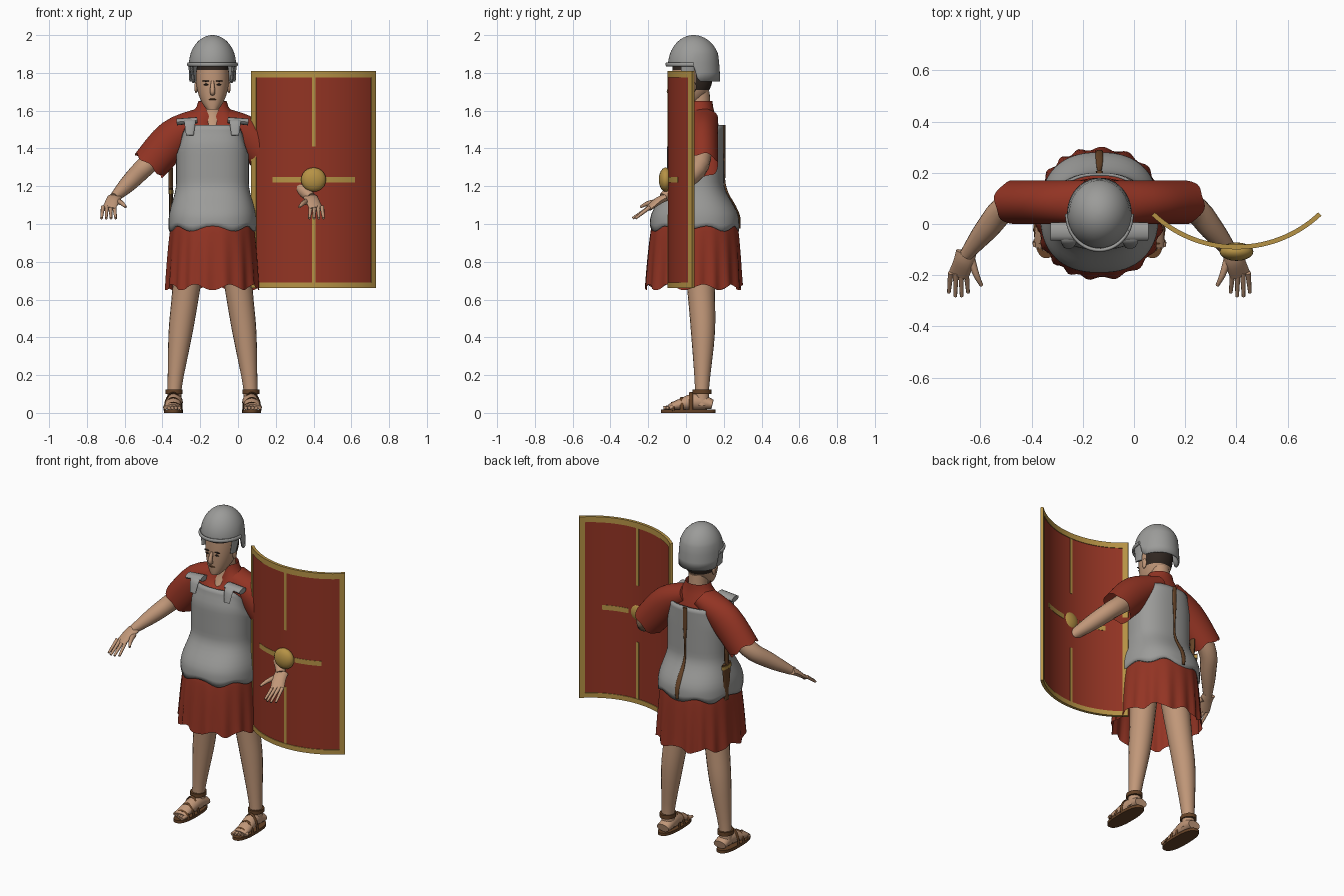
import bpy, bmesh, math
from math import sin, cos, pi
from mathutils import Vector

if "Cube" in bpy.data.objects:
    bpy.data.objects.remove(bpy.data.objects["Cube"])

BODY_X = -.135
ACROSS, ALONG, UP = Vector((1, 0, 0)), Vector((0, 1, 0)), Vector((0, 0, 1))


def material(name, red, green, blue):
    made = bpy.data.materials.new(name)
    made.use_nodes = True
    colour = (red, green, blue, 1)
    made.diffuse_color = colour
    made.node_tree.nodes["Principled BSDF"].inputs["Base Color"].default_value = colour
    return made


CLOTH = material("red cloth", .29, .034, .017)
STEEL = material("grey steel", .33, .33, .32)
SKIN = material("skin", .53, .31, .19)
GOLD = material("gold trim", .47, .29, .06)
LEATHER = material("brown leather", .13, .055, .02)
HAIR = material("dark hair", .03, .02, .015)


def ramp(start, end, amount):
    return start + (end - start) * amount


def ease(start, end, value):
    amount = min(1, max(0, (value - start) / (end - start)))
    return amount * amount * (3 - 2 * amount)


def fractions(steps):
    return [i / steps for i in range(steps + 1)]


def finish(name, bm, colour):
    bmesh.ops.recalc_face_normals(bm, faces=bm.faces)
    mesh = bpy.data.meshes.new(name)
    bm.to_mesh(mesh)
    bm.free()
    mesh.materials.append(colour)
    part = bpy.data.objects.new(name, mesh)
    bpy.context.collection.objects.link(part)
    bpy.ops.object.select_all(action='DESELECT')
    part.select_set(True)
    bpy.context.view_layer.objects.active = part
    bpy.ops.object.shade_smooth_by_angle(angle=math.radians(50))
    return part


def bridge(name, colour, rings, close_start=True, close_end=True):
    """Join closed rings of points into one surface."""
    bm = bmesh.new()
    rows = [[bm.verts.new(point) for point in ring] for ring in rings]
    count = len(rows[0])
    for lower, upper in zip(rows, rows[1:]):
        for i in range(count):
            j = (i + 1) % count
            bm.faces.new((lower[i], lower[j], upper[j], upper[i]))
    if close_start:
        bm.faces.new(rows[0])
    if close_end:
        bm.faces.new(rows[-1])
    return finish(name, bm, colour)


def loft(name, colour, shape, steps=12, x=0, power=2, segments=48, shift=None, **ends):
    """shape(h) gives height, half width, front, back; shift(h, angle) gives scale, lift."""
    rings = []
    for h in fractions(steps):
        z, half, front, back = shape(h)
        ring = []
        for i in range(segments):
            angle = 2 * pi * i / segments
            c, s = (math.copysign(abs(v) ** (2 / power), v) for v in (cos(angle), sin(angle)))
            scale, lift = shift(h, angle) if shift else (1, 0)
            ring.append((BODY_X + x + half * c * scale,
                         (front + back) / 2 + (back - front) / 2 * s * scale, z + lift))
        rings.append(ring)
    return bridge(name, colour, rings, **ends)


def smooth_path(points):
    """Pass a smooth curve through the points, radius included."""
    points = [Vector(p) for p in points]
    padded = [points[0]] + points + [points[-1]]
    result = []
    for a, b, c, d in zip(padded, padded[1:], padded[2:], padded[3:]):
        for t in fractions(4)[:-1]:
            result.append(b + ((c - a) * t + (2 * a - 5 * b + 4 * c - d) * t ** 2
                               + (3 * b - a - 3 * c + d) * t ** 3) / 2)
    return result + [points[-1]]


def tube(name, colour, points, side=1, axis=UP, width=None, segments=12, wave=0, **ends):
    """Sweep a section along (outward, y, z, radius); width fixes the radius across the axis."""
    path = smooth_path(points)
    spots = [Vector((BODY_X + side * p[0], p[1], p[2])) for p in path]
    rings = []
    for k, spot in enumerate(spots):
        heading = (spots[min(k + 1, len(spots) - 1)] - spots[max(k - 1, 0)]).normalized()
        tall = (axis - heading * axis.dot(heading)).normalized()
        wide = heading.cross(tall)
        ruffle = wave if k == len(spots) - 1 else 0
        radius = path[k][3]
        rings.append([spot + tall * radius * cos(a) + wide * (width or radius) * sin(a)
                      + heading * ruffle * sin(5 * a)
                      for a in [2 * pi * i / segments for i in range(segments)]])
    return bridge(name, colour, rings, **ends)


def ball(name, colour, location, size):
    bm = bmesh.new()
    bmesh.ops.create_uvsphere(bm, u_segments=20, v_segments=12, radius=1)
    bmesh.ops.scale(bm, vec=size, verts=bm.verts)
    bmesh.ops.translate(bm, vec=location, verts=bm.verts)
    return finish(name, bm, colour)


def thicken(part, depth):
    part.modifiers.new("thickness", 'SOLIDIFY').thickness = depth


# Tunic: pleated skirt with a ragged hem, and shoulders with an open neck
def skirt_shape(h):
    spread = h ** .5
    return ramp(1.02, .665, h), ramp(.21, .247, spread), ramp(-.17, -.213, spread), ramp(.265, .295, spread)


def pleats(h, angle):
    return 1 + .028 * h * sin(18 * angle + sin(3 * angle)), .015 * ease(.8, 1, h) * sin(9 * angle)


def shoulder_shape(h):
    z = ramp(1.3, 1.65, h)
    slope = ease(1.48, 1.65, z)
    return z, ramp(.19, .075, slope), ramp(-.05, .005, slope), ramp(.18, .14, slope)


def neckline(h, angle):
    return 1, -.1 * ease(.5, 1, h) * max(0, -sin(angle)) ** 8


loft("skirt", CLOTH, skirt_shape, segments=108, power=2.2, shift=pleats, close_end=False)
loft("tunic_shoulders", CLOTH, shoulder_shape, shift=neckline, close_end=False)


# Cuirass: flared below the waist, lowered at the arm openings
def cuirass_shape(h):
    z = ramp(.975, 1.525, h)
    flare, top = ease(1.22, 1.02, z), ease(1.4, 1.53, z)
    return z, .192 + .04 * flare - .02 * top, -.1 - .09 * flare + .025 * top, .2 + .08 * flare


def cuirass_edges(h, angle):
    hem = .014 * ease(.1, 0, h) * sin(7 * angle)
    return 1, hem - .1 * ease(.6, 1, h) * abs(cos(angle)) ** 8


thicken(loft("cuirass", STEEL, cuirass_shape, steps=20, power=2.4, segments=64, shift=cuirass_edges,
             close_start=False, close_end=False), .012)
back_line = []
for h in fractions(9):
    z, half, front, back = cuirass_shape(h)
    back_line.append((0, back + .003, z, .01 + .005 * sin(9 * h)))
tube("back_strap", LEATHER, back_line, axis=ACROSS, width=.006)

# Dagger and sheath on the right hip
hip = dict(side=-1, axis=ALONG, segments=8)
tube("sheath", LEATHER, [(.22, .1, .96, .02), (.22, .1, 1.19, .045)], width=.01, **hip)
tube("sheath_band", GOLD, [(.22, .1, 1.16, .048), (.22, .1, 1.18, .048)], width=.014, **hip)
tube("dagger_grip", LEATHER, [(.22, .1, 1.18, .014), (.22, .1, 1.3, .02)], width=.012, **hip)


# Neck, head and face
def head_shape(h):
    fullness = sin(pi * ramp(.03, .9, h)) ** .5
    hollow = 1 - fullness
    return ramp(1.605, 1.92, h), .088 * fullness, -.072 + .015 * hollow, .14 - .2 * hollow


tube("neck", SKIN, [(0, .06, 1.48, .09), (0, .07, 1.58, .062), (0, .07, 1.7, .055)], axis=ALONG, segments=24)
head = loft("head", SKIN, head_shape, steps=24, power=2.2)
head.data.materials.append(HAIR)
for face in head.data.polygons:
    spot = face.center
    face.material_index = int(spot.z > 1.81 or (spot.y > .05 and spot.z > 1.71))
tube("nose", SKIN, [(0, -.07, 1.755, .008), (0, -.088, 1.7, .014), (0, -.07, 1.69, .01)], axis=ACROSS)
ball("mouth", LEATHER, (BODY_X, -.068, 1.66), (.022, .006, .004))
for side in (-1, 1):
    ball("eye", HAIR, (BODY_X + side * .034, -.067, 1.738), (.013, .005, .005))
    ball("eyebrow", HAIR, (BODY_X + side * .036, -.068, 1.757), (.019, .006, .004))
    ball("ear", SKIN, (BODY_X + side * .087, .035, 1.725), (.009, .018, .032))


# Helmet: dome with neck guard, brow band and cheek plates
def dome_shape(h):
    rise, reach = sin(1.53 * h), cos(1.53 * h)
    return 1.84 + .16 * rise, .126 * reach, .04 - .135 * reach, .04 + .14 * reach


def neck_guard(h, angle):
    return 1, -.085 * ease(-.05, .2, sin(angle)) * max(0, 1 - 4 * h)


thicken(loft("helmet", STEEL, dome_shape, shift=neck_guard, close_start=False), .008)
tube("brow_band", STEEL, [(.128 * sin(a), .04 - .142 * cos(a), 1.845, .011)
                          for a in [ramp(-pi / 2, pi / 2, t) for t in fractions(8)]], width=.007)

for side, label in ((-1, "right_"), (1, "left_")):
    tube(label + "cheek_plate", STEEL, [(.112, .015, 1.85, .04), (.1, 0, 1.75, .028)], side, ALONG, .008)

    # Shoulder plates and straps
    tube(label + "shoulder_plate", STEEL, [(.08, -.03, 1.55, .016), (.19, -.03, 1.54, .018)], side, width=.035)
    tube(label + "shoulder_strap", STEEL, [(.12, -.03, 1.55, .03), (.12, -.07, 1.54, .03), (.12, -.09, 1.47, .02)],
         side, ACROSS, .006)

    # Sleeve, arm and hand
    tube(label + "sleeve", CLOTH, [(.05, .085, 1.56, .06), (.2, .085, 1.46, .1), (.335, .085, 1.31, .097)],
         side, width=.085, segments=40, wave=.008, close_end=False)
    tube(label + "arm", SKIN, [(.17, .08, 1.47, .06), (.35, .07, 1.31, .053), (.44, -.02, 1.22, .046),
                               (.52, -.12, 1.14, .026)], side, segments=16)
    tube(label + "palm", SKIN, [(.52, -.11, 1.14, .02), (.53, -.15, 1.12, .02), (.55, -.2, 1.08, .012)],
         side, width=.04)
    for spread in (-1.5, -.5, .5, 1.5):
        knuckle, tip = .55 + .02 * spread, .55 + .025 * spread
        tube(label + "finger", SKIN, [(knuckle, -.19, 1.09, .011), (tip, -.29 + .015 * abs(spread), 1.03, .007)],
             side, segments=8)
    tube(label + "thumb", SKIN, [(.5, -.14, 1.12, .016), (.48, -.2, 1.11, .012), (.46, -.24, 1.09, .007)], side)

    # Leg and foot
    tube(label + "leg", SKIN, [(.1, .06, 1, .09), (.14, .08, .65, .073), (.17, .09, .42, .063),
                               (.2, .085, .14, .038), (.2, .085, .04, .042)], side, ALONG, segments=20)
    tube(label + "foot", SKIN, [(.2, .14, .045, .025), (.2, .06, .06, .045), (.21, -.03, .045, .03),
                                (.21, -.09, .03, .015)], side, width=.042, segments=16)
    for toe in range(5):
        x = .176 + .0185 * toe
        tube(label + "toe", SKIN, [(x, -.07, .03, .012), (x, -.12 + .008 * toe, .027, .009)], side, segments=8)

    # Sandal
    loft(label + "sole", LEATHER, lambda h: (.018 * h, .05, -.133, .155), 1, side * .207, 2.5)
    loft(label + "ankle_strap", LEATHER, lambda h: (ramp(.1, .124, h), .045, .034, .136), 1, side * .203)
    for step in range(3):
        y, height = -.07 + .048 * step, .043 + .026 * step
        tube(label + "foot_strap", LEATHER, [(.208 + .047 * cos(pi * t), y, .012 + height * sin(pi * t), .01)
                                             for t in fractions(6)], side, ALONG, .004, 8)

# Curved shield: every panel is a slice of the same cylinder
SHIELD_X, BEND = .4, .475


def panel(name, colour, left, right, bottom, top, depth):
    start, end = math.asin(left / BEND), math.asin(right / BEND)
    rings = []
    for t in fractions(max(1, round((end - start) * 20))):
        angle = ramp(start, end, t)
        inner, outer = [(SHIELD_X + r * sin(angle), BEND - .09 - r * cos(angle))
                        for r in (BEND - depth, BEND + depth)]
        rings.append([(*inner, bottom), (*outer, bottom), (*outer, top), (*inner, top)])
    bridge(name, colour, rings)


panel("shield_field", CLOTH, -.31, .31, .67, 1.8, .005)
for bottom, top in ((.66, .69), (1.775, 1.81)):
    panel("shield_end_rim", GOLD, -.325, .325, bottom, top, .009)
for side in (-1, 1):
    panel("shield_side_rim", GOLD, *sorted((side * .3, side * .325)), .66, 1.81, .009)
    panel("shield_bar", GOLD, *sorted((side * .06, side * .215)), 1.22, 1.25, .007)
for bottom, top in ((.69, 1.05), (1.41, 1.78)):
    panel("shield_stripe", GOLD, -.009, .009, bottom, top, .007)
ball("shield_boss", GOLD, (SHIELD_X, -.108, 1.235), (.066, .036, .064))
